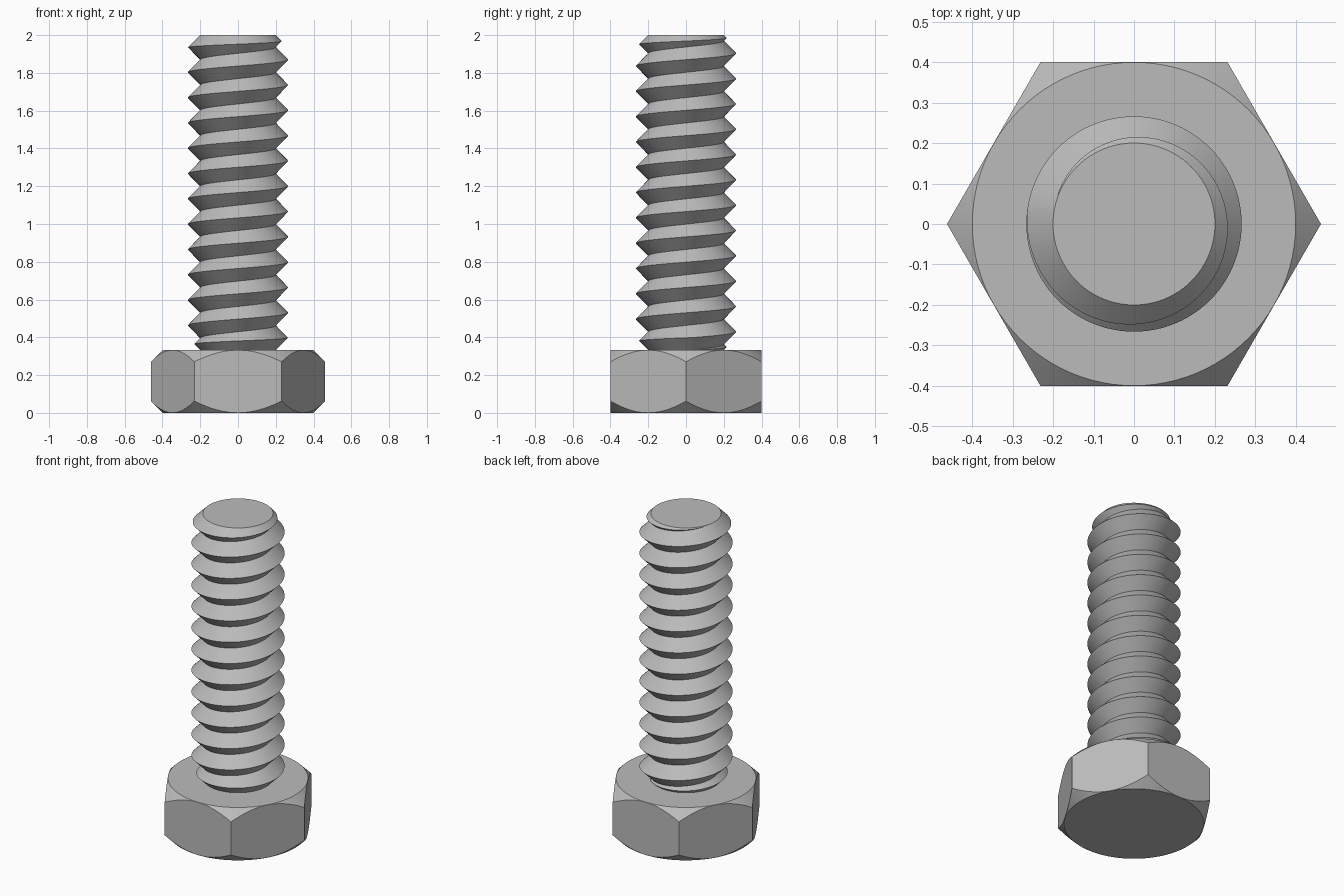
import bpy
import bmesh
from math import cos, sin, pi, sqrt

cube = bpy.data.objects.get("Cube")
if cube:
    bpy.data.objects.remove(cube)

SEGS = 96
HEIGHT, HEAD_TOP = 2.0, 0.333
ROOT, CREST, PITCH = 0.2, 0.266, 0.134
FLAT = 0.4                      # half the width across the flats
CREST_Z = 1.87                  # height of a crest on the +x side

steel = bpy.data.materials.new("grey steel")
steel.use_nodes = True
steel.diffuse_color = (0.5, 0.5, 0.5, 1)
steel.node_tree.nodes["Principled BSDF"].inputs["Base Color"].default_value = (0.5, 0.5, 0.5, 1)


def finish(name, bm):
    bmesh.ops.recalc_face_normals(bm, faces=bm.faces)
    mesh = bpy.data.meshes.new(name)
    bm.to_mesh(mesh)
    bm.free()
    mesh.materials.append(steel)
    obj = bpy.data.objects.new(name, mesh)
    bpy.context.collection.objects.link(obj)
    return obj


def lathe(name, profile):
    """Closed solid of revolution from (radius, height) points."""
    bm = bmesh.new()
    rings = [[bm.verts.new((r * cos(2 * pi * i / SEGS), r * sin(2 * pi * i / SEGS), z))
              for i in range(SEGS)] for r, z in profile]
    for low, high in zip(rings, rings[1:]):
        for i in range(SEGS):
            j = (i + 1) % SEGS
            bm.faces.new((low[i], low[j], high[j], high[i]))
    bm.faces.new(rings[0])
    bm.faces.new(rings[-1])
    return finish(name, bm)


def trim(obj, envelope):
    """Keep only what lies inside the envelope, then shade it."""
    mod = obj.modifiers.new("trim", 'BOOLEAN')
    mod.operation = 'INTERSECT'
    mod.solver = 'EXACT'
    mod.object = envelope
    bpy.ops.object.select_all(action='DESELECT')
    bpy.context.view_layer.objects.active = obj
    obj.select_set(True)
    bpy.ops.object.modifier_apply(modifier=mod.name)
    bpy.data.objects.remove(envelope)
    bpy.ops.object.shade_smooth_by_angle(angle=pi / 9)


# Hexagonal head, its corners chamfered by a double cone
bm = bmesh.new()
corner = 2 * FLAT / sqrt(3)
base = [bm.verts.new((corner * cos(k * pi / 3), corner * sin(k * pi / 3), 0)) for k in range(6)]
face = bm.faces.new(base)
top = bmesh.ops.extrude_face_region(bm, geom=[face])["geom"]
bmesh.ops.translate(bm, vec=(0, 0, HEAD_TOP),
                    verts=[v for v in top if isinstance(v, bmesh.types.BMVert)])
head = finish("hex_head", bm)
rim = FLAT - 0.0006
trim(head, lathe("head_envelope", [(rim, 0), (rim + 0.1, 0.1),
                                   (rim + 0.1, HEAD_TOP - 0.1), (rim, HEAD_TOP)]))

# Threaded shank: a helical ridge wound past both ends
bm = bmesh.new()
turns = 16
start = CREST_Z - 13 * PITCH
roots, crests = [], []
for i in range(turns * SEGS + 1):
    a = 2 * pi * i / SEGS
    z = start + PITCH * i / SEGS
    roots.append(bm.verts.new((ROOT * cos(a), ROOT * sin(a), z - PITCH / 2)))
    crests.append(bm.verts.new((CREST * cos(a), CREST * sin(a), z)))
for i in range(turns * SEGS):
    bm.faces.new((roots[i], roots[i + 1], crests[i + 1], crests[i]))
    if i + 1 + SEGS < len(roots):
        bm.faces.new((crests[i], crests[i + 1], roots[i + 1 + SEGS], roots[i + SEGS]))

# Close each open end with a fan to a point on the axis
tips = [bm.verts.new((0, 0, start - 2 * PITCH)),
        bm.verts.new((0, 0, start + (turns + 2) * PITCH))]
for edge in [e for e in bm.edges if e.is_boundary]:
    upper = edge.verts[0].co.z > HEIGHT / 2
    bm.faces.new((edge.verts[0], edge.verts[1], tips[upper]))
shank = finish("threaded_shank", bm)

# Both thread ends run out on 45 degree cones
trim(shank, lathe("shank_envelope", [(ROOT - 0.02, HEAD_TOP - 0.02), (ROOT + 0.2, HEAD_TOP + 0.2),
                                     (ROOT + 0.2, HEIGHT - 0.2), (ROOT, HEIGHT)]))
